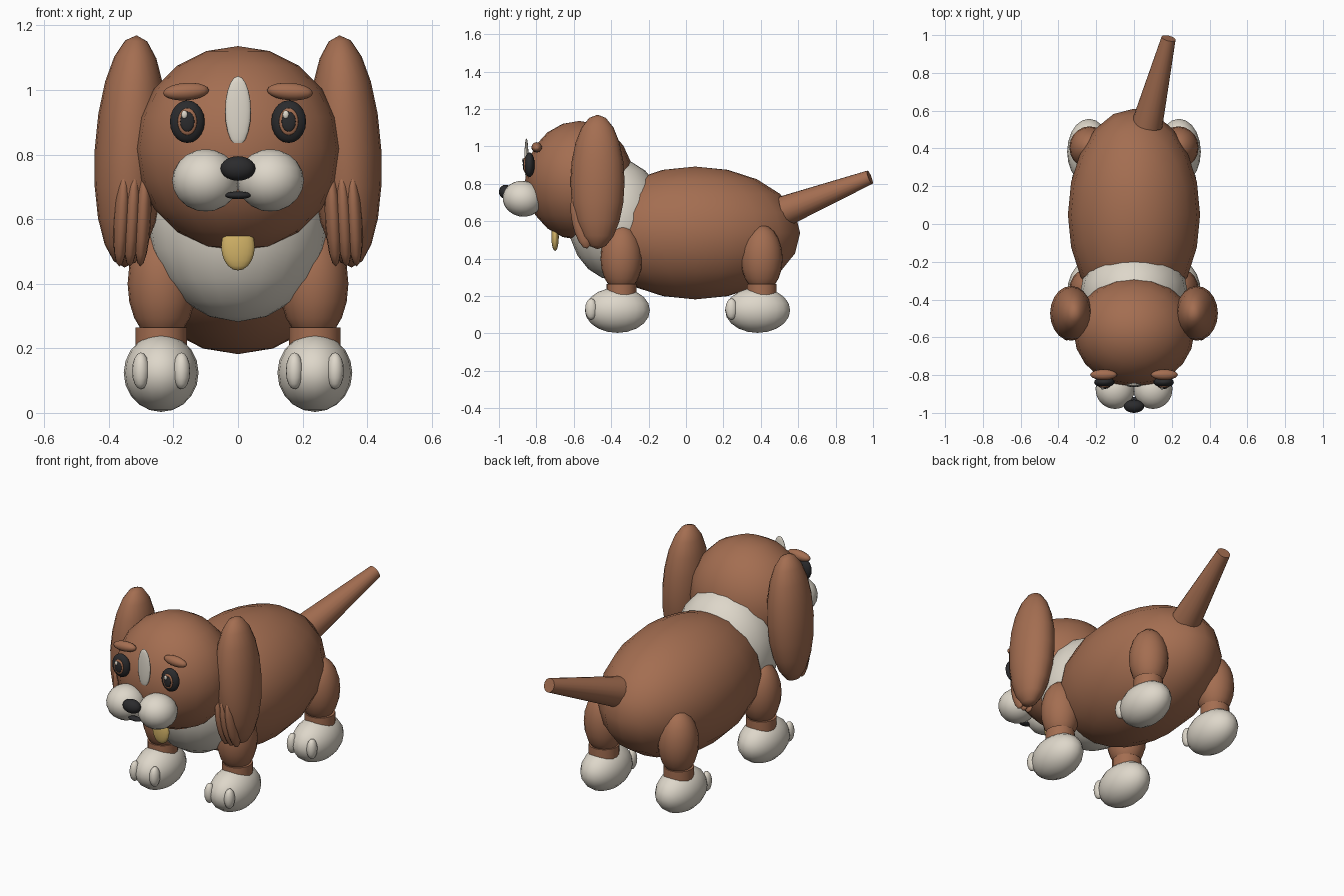
import bpy
import math
from mathutils import Vector

if "Cube" in bpy.data.objects:
    bpy.data.objects.remove(bpy.data.objects["Cube"])


def material(name, rgb):
    m = bpy.data.materials.new(name)
    m.diffuse_color = (*rgb, 1)
    m.use_nodes = True
    m.node_tree.nodes["Principled BSDF"].inputs["Base Color"].default_value = m.diffuse_color
    return m


BROWN = material("brown fur", (0.37, 0.155, 0.082))
CREAM = material("cream fur", (0.73, 0.68, 0.59))
BLACK = material("black", (0.024, 0.024, 0.026))
GOLD = material("gold", (0.66, 0.46, 0.14))


def finish(name, mat, angle=60):
    ob = bpy.context.object
    ob.name = name
    ob.data.materials.append(mat)
    bpy.ops.object.shade_smooth_by_angle(angle=math.radians(angle))
    return ob


def ball(name, mat, loc, size, rot=(0, 0, 0), seg=20, rings=10):
    """Ellipsoid with given centre, radii and rotation in degrees."""
    bpy.ops.mesh.primitive_uv_sphere_add(segments=seg, ring_count=rings, radius=1)
    ob = bpy.context.object
    for v in ob.data.vertices:
        v.co = Vector(v.co[i] * size[i] for i in range(3))
    ob.location = loc
    ob.rotation_euler = [math.radians(a) for a in rot]
    return finish(name, mat)


def cone(name, mat, start, end, r1, r2, seg=20):
    """Tapered round bar between two points."""
    a, b = Vector(start), Vector(end)
    d = b - a
    bpy.ops.mesh.primitive_cone_add(vertices=seg, radius1=r1, radius2=r2,
                                    depth=d.length, location=(a + b) / 2)
    bpy.context.object.rotation_euler = d.to_track_quat('Z', 'Y').to_euler()
    return finish(name, mat, 40)


# Trunk, chest, head and tail
ball("body", BROWN, (0, 0.05, 0.537), (0.35, 0.56, 0.355))
ball("chest", CREAM, (0, -0.37, 0.607), (0.285, 0.26, 0.325))
ball("head", BROWN, (0, -0.57, 0.818), (0.32, 0.29, 0.318))
cone("tail", BROWN, (0.07, 0.53, 0.655), (0.183, 0.983, 0.835), 0.082, 0.038)

# Central face details
ball("forehead_blaze", CREAM, (0, -0.853, 0.935), (0.04, 0.011, 0.108))
ball("nose", BLACK, (0, -0.965, 0.757), (0.054, 0.035, 0.038))
ball("mouth", BLACK, (0, -0.935, 0.674), (0.041, 0.02, 0.012))
ball("collar_tag", GOLD, (0, -0.70, 0.515), (0.052, 0.02, 0.074))

for s, side in ((-1, "left"), (1, "right")):
    # Muzzle, eye and brow
    ball(f"{side}_muzzle", CREAM, (s * 0.1, -0.873, 0.72),
         (0.104, 0.108, 0.096), (-10, 0, 0))
    ball(f"{side}_eye", BLACK, (s * 0.157, -0.837, 0.902), (0.054, 0.028, 0.066))
    ball(f"{side}_iris", BROWN, (s * 0.157, -0.86, 0.902), (0.03, 0.009, 0.042))
    ball(f"{side}_pupil", BLACK, (s * 0.157, -0.866, 0.902), (0.022, 0.007, 0.031))
    ball(f"{side}_eye_shine", CREAM, (s * 0.157 - 0.009, -0.87, 0.924),
         (0.01, 0.006, 0.013), seg=12, rings=8)
    ball(f"{side}_brow", BROWN, (s * 0.161, -0.798, 0.995),
         (0.071, 0.028, 0.027), (0, s * 4, 0))

    # Hanging ear with three locks of fringe on its front
    ball(f"{side}_ear", BROWN, (s * 0.333, -0.473, 0.81),
         (0.111, 0.145, 0.36), (0, -s * 3, 0))
    for i, x in enumerate((0.295, 0.328, 0.36)):
        ball(f"{side}_ear_fringe_{i + 1}", BROWN, (s * x, -0.56, 0.6),
             (0.026, 0.05, 0.15), (12, -s * 3, 0), seg=12, rings=8)

    # Legs with ankle, paw and two toes
    for y, end in ((-0.345, "front"), (0.405, "hind")):
        part = f"{end}_{side}"
        x = s * 0.238
        py = y - 0.022
        ball(f"{part}_leg", BROWN, (s * 0.235, y, 0.4), (0.107, 0.112, 0.18))
        cone(f"{part}_ankle", BROWN, (x, y, 0.19), (x, y, 0.265), 0.08, 0.08)
        ball(f"{part}_paw", CREAM, (x, py, 0.124), (0.116, 0.174, 0.121))
        for i, dx in enumerate((-0.063, 0.063)):
            ball(f"{part}_toe_{i + 1}", CREAM, (x + dx, py - 0.14, 0.13),
                 (0.027, 0.032, 0.057), seg=16, rings=8)
